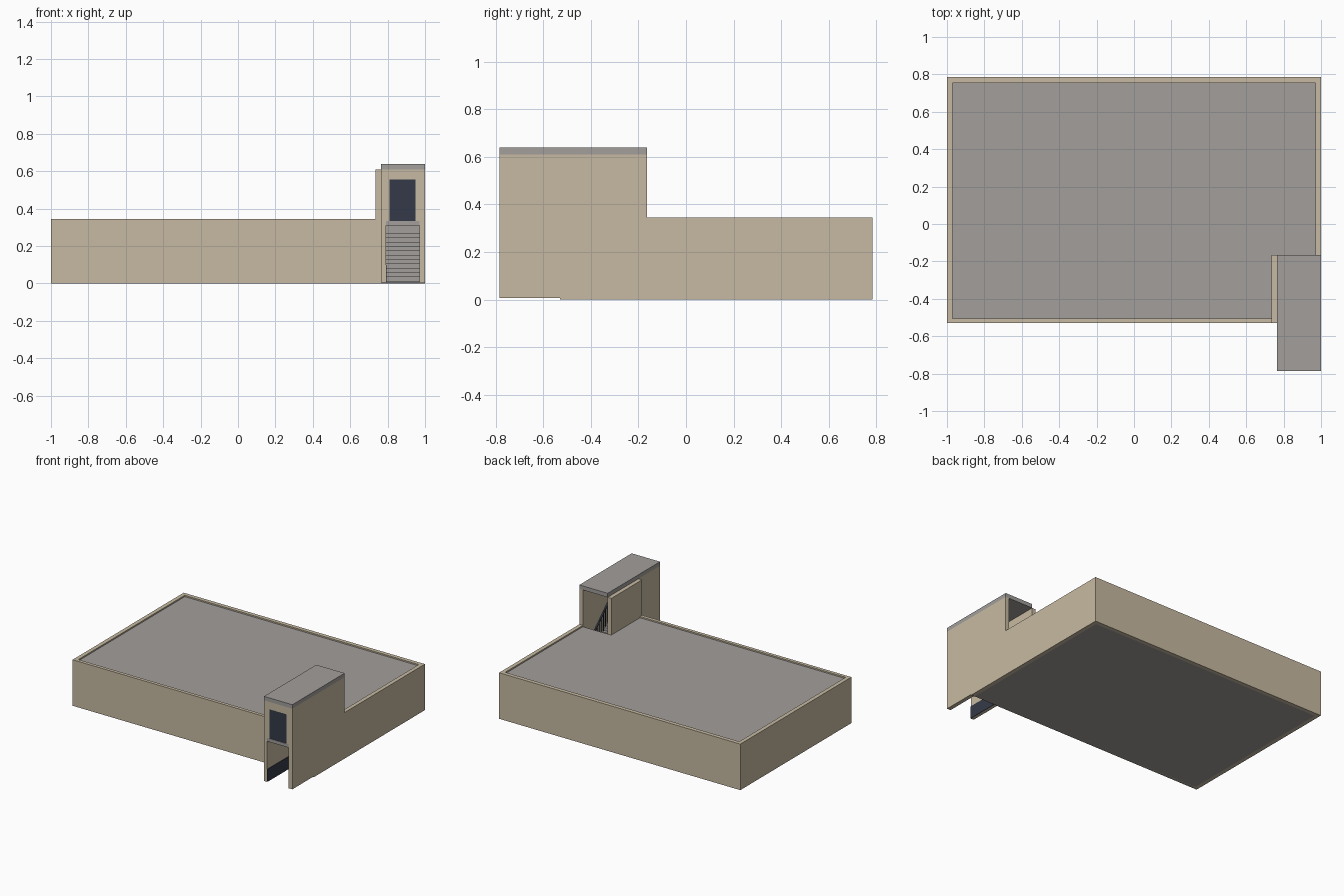
import bpy
import bmesh
from mathutils import Vector

cube = bpy.data.objects.get("Cube")
if cube:
    bpy.data.objects.remove(cube, do_unlink=True)


def material(name, rgb):
    mat = bpy.data.materials.new(name)
    mat.use_nodes = True
    mat.diffuse_color = (*rgb, 1)
    bsdf = next(n for n in mat.node_tree.nodes if n.type == 'BSDF_PRINCIPLED')
    bsdf.inputs["Base Color"].default_value = (*rgb, 1)
    return mat


TAN = material("tan_plaster", (0.57, 0.49, 0.36))
GREY = material("grey_concrete", (0.36, 0.345, 0.33))
NAVY = material("dark_glass", (0.034, 0.042, 0.065))


def finish(name, bm, mat):
    mesh = bpy.data.meshes.new(name)
    bmesh.ops.recalc_face_normals(bm, faces=bm.faces)
    bm.to_mesh(mesh)
    bm.free()
    mesh.materials.append(mat)
    obj = bpy.data.objects.new(name, mesh)
    bpy.context.collection.objects.link(obj)
    return obj


def box(name, x, y, z, mat):
    """Box from (low, high) ranges on each axis."""
    bm = bmesh.new()
    bmesh.ops.create_cube(bm, size=1)
    for v in bm.verts:
        v.co = Vector([r[0] if c < 0 else r[1] for c, r in zip(v.co, (x, y, z))])
    return finish(name, bm, mat)


def prism(name, outline, axis, low, high, mat):
    """Extrude a flat outline along x (axis 0) or z (axis 2)."""
    def place(p):
        return (low, *p) if axis == 0 else (*p, low)
    bm = bmesh.new()
    face = bm.faces.new([bm.verts.new(place(p)) for p in outline])
    ext = bmesh.ops.extrude_face_region(bm, geom=[face])
    shift = Vector((0, 0, 0))
    shift[axis] = high - low
    bmesh.ops.translate(bm, vec=shift,
                        verts=[g for g in ext["geom"] if isinstance(g, bmesh.types.BMVert)])
    return finish(name, bm, mat)


# Main levels and plan lines
FRONT, BACK, PORCH, WELL = -0.53, 0.785, -0.785, -0.165
PARAPET, FLOOR, TOWER, CAP = 0.345, 0.335, 0.61, 0.64
T = 0.03
IN_L, IN_R = 0.79, 0.97

# Main building: walls, ground slab and flat roof notched around the stairwell
box("left_end_wall", (-1, -1 + T), (FRONT, BACK), (0, PARAPET), TAN)
box("back_wall", (-1 + T, 1 - T), (BACK - T, BACK), (0, PARAPET), TAN)
box("front_wall", (-1 + T, 0.765), (FRONT, FRONT + 0.025), (0, PARAPET), TAN)
box("ground_slab", (-1 + T, IN_R), (FRONT + 0.002, BACK - T), (0, 0.008), GREY)
prism("main_roof",
      [(-0.97, -0.505), (0.735, -0.505), (0.735, WELL), (IN_R, WELL),
       (IN_R, 0.755), (-0.97, 0.755)], 2, 0.31, FLOOR, GREY)

# Long side wall rising to the stair tower
prism("stair_side_wall",
      [(PORCH, 0.006), (FRONT, 0.006), (FRONT, 0), (BACK, 0), (BACK, PARAPET),
       (WELL, PARAPET), (WELL, TOWER), (PORCH, TOWER)], 0, IN_R, 1, TAN)

# Stair tower
box("tower_inner_wall", (0.735, 0.765), (FRONT, WELL), (0.008, TOWER), TAN)
box("tower_porch_wall", (0.765, IN_L), (PORCH, FRONT), (0.006, TOWER), TAN)
box("tower_roof", (0.765, 1), (PORCH, WELL), (TOWER, CAP), GREY)
box("landing", (IN_L, IN_R), (PORCH, -0.5), (0.31, FLOOR), GREY)
box("porch_wall_panel", (IN_L, IN_L + 0.003), (PORCH + 0.003, FRONT), (0.006, 0.1), NAVY)

# Front wall over the landing, built around the window
WALL_Y = (PORCH, PORCH + 0.025)
W_L, W_R, W_TOP = 0.81, 0.95, 0.555
box("window_left_pier", (IN_L, W_L), WALL_Y, (FLOOR, W_TOP), TAN)
box("window_right_pier", (W_R, IN_R), WALL_Y, (FLOOR, W_TOP), TAN)
box("window_lintel", (IN_L, IN_R), WALL_Y, (W_TOP, TOWER), TAN)
box("window_glass", (W_L, W_R), (PORCH + 0.004, PORCH + 0.012), (FLOOR, W_TOP), NAVY)

# Stair flight descending from the landing towards the back
STEPS = 14
run, rise = 0.34 / STEPS, 0.325 / STEPS
for i in range(STEPS):
    y, top = -0.5 + i * run, FLOOR - (i + 1) * rise
    box("stair_step", (IN_L, IN_R), (y, y + run), (max(0.008, top - 0.045), top), GREY)
    box("rail_post", (0.957, 0.961), (y + 0.01, y + 0.014), (top, top + 0.13), NAVY)
prism("stair_rail",
      [(-0.5, 0.455), (-0.5, 0.465), (-0.16, 0.14), (-0.16, 0.13)], 0, 0.954, 0.964, NAVY)
